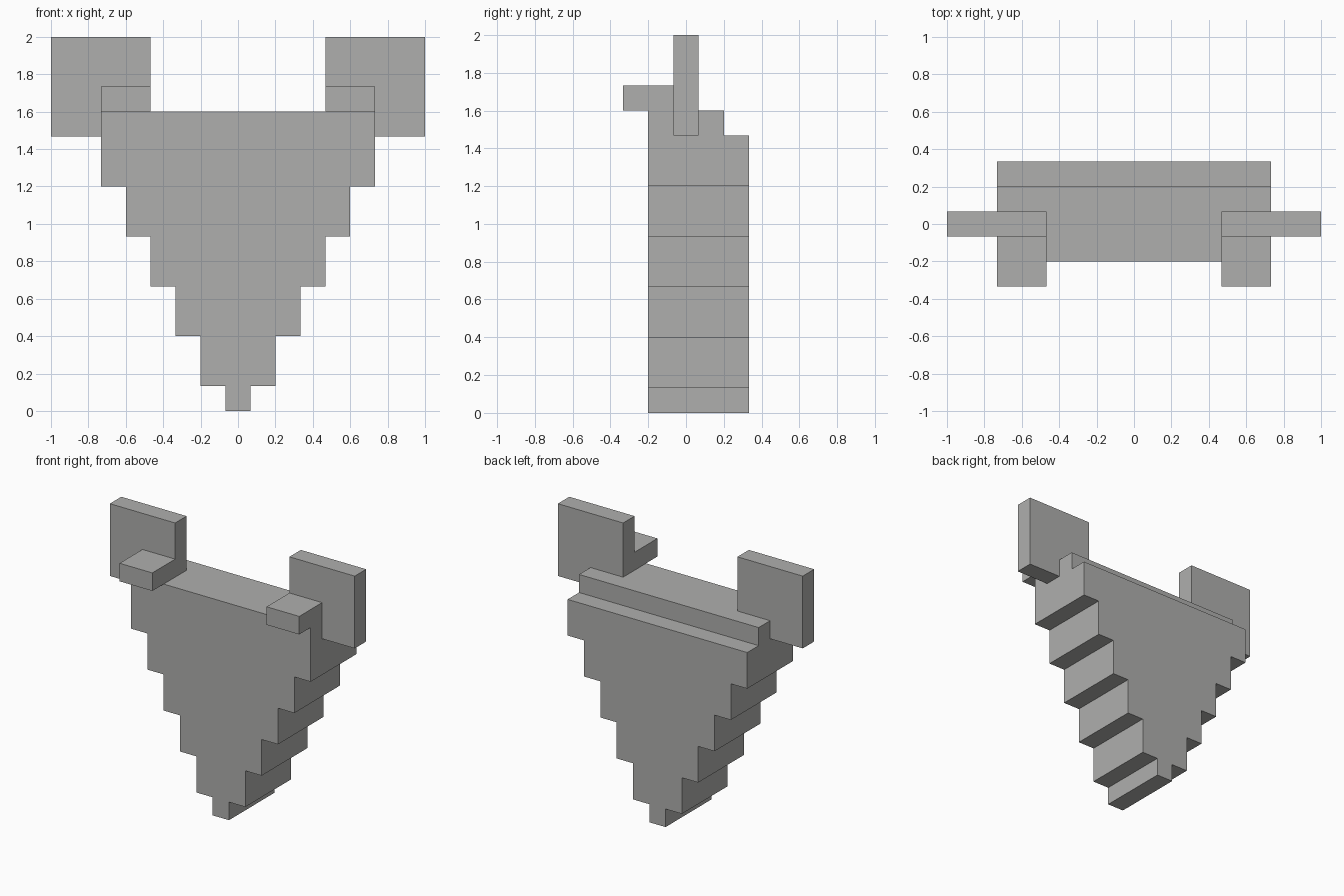
import bpy, bmesh
from mathutils import Vector

if "Cube" in bpy.data.objects:
    bpy.data.objects.remove(bpy.data.objects["Cube"])

U = 2 / 15  # one block of the stepped grid

grey = bpy.data.materials.new("light grey")
grey.diffuse_color = (0.43, 0.43, 0.42, 1)
grey.use_nodes = True
grey.node_tree.nodes["Principled BSDF"].inputs["Base Color"].default_value = grey.diffuse_color


def prism(outline, y0, y1):
    """Extrude a front-view (x, z) outline from y0 to y1, in grid blocks."""
    bm = bmesh.new()
    face = bm.faces.new([bm.verts.new((x * U, y0 * U, z * U)) for x, z in outline])
    ext = bmesh.ops.extrude_face_region(bm, geom=[face])["geom"]
    moved = [g for g in ext if isinstance(g, bmesh.types.BMVert)]
    bmesh.ops.translate(bm, verts=moved, vec=(0, (y1 - y0) * U, 0))
    if not any(f.normal.y > 0.9 and f.calc_center_median().y > 0 for f in bm.faces):
        bm.normal_update()
    bmesh.ops.recalc_face_normals(bm, faces=bm.faces)
    return bm


def finish(bm, name, mirror=False):
    bmesh.ops.recalc_face_normals(bm, faces=bm.faces)
    mesh = bpy.data.meshes.new(name)
    bm.to_mesh(mesh)
    bm.free()
    mesh.materials.append(grey)
    obj = bpy.data.objects.new(name, mesh)
    bpy.context.collection.objects.link(obj)
    if mirror:
        obj.modifiers.new("mirror", "MIRROR").use_axis[0] = True
    return obj


# Head: inverted stepped triangle, widening half a block row by row
levels = [0, 1, 3, 5, 7, 9, 11]
right = []
for i, (z0, z1) in enumerate(zip(levels, levels[1:])):
    right += [(i + 0.5, z0), (i + 0.5, z1)]
head = prism(right + [(-x, z) for x, z in reversed(right)], -1.5, 2.5)

# Raised front part of the head top, leaving a low ledge along the back
bmesh.ops.bisect_plane(head, geom=head.verts[:] + head.edges[:] + head.faces[:],
                       plane_co=(0, 1.5 * U, 0), plane_no=(0, 1, 0))
head.normal_update()
top = [f for f in head.faces if f.normal.z > 0.9
       and f.calc_center_median().z > 10.9 * U and f.calc_center_median().y < 1.5 * U]
ext = bmesh.ops.extrude_face_region(head, geom=top)["geom"]
bmesh.ops.delete(head, geom=top, context="FACES_ONLY")
bmesh.ops.translate(head, verts=[g for g in ext if isinstance(g, bmesh.types.BMVert)],
                    vec=Vector((0, 0, U)))
bmesh.ops.dissolve_limit(head, angle_limit=0.01, verts=head.verts, edges=head.edges)
finish(head, "head")

# Ears: thin plates hooked over the upper corners of the head
finish(prism([(3.5, 12), (5.5, 12), (5.5, 11), (7.5, 11), (7.5, 15), (3.5, 15)],
             -0.5, 0.5), "ears", mirror=True)

# Brows: small blocks in front of the ears, overhanging the face
finish(prism([(3.5, 12), (5.5, 12), (5.5, 13), (3.5, 13)], -2.5, -0.5),
       "brows", mirror=True)
